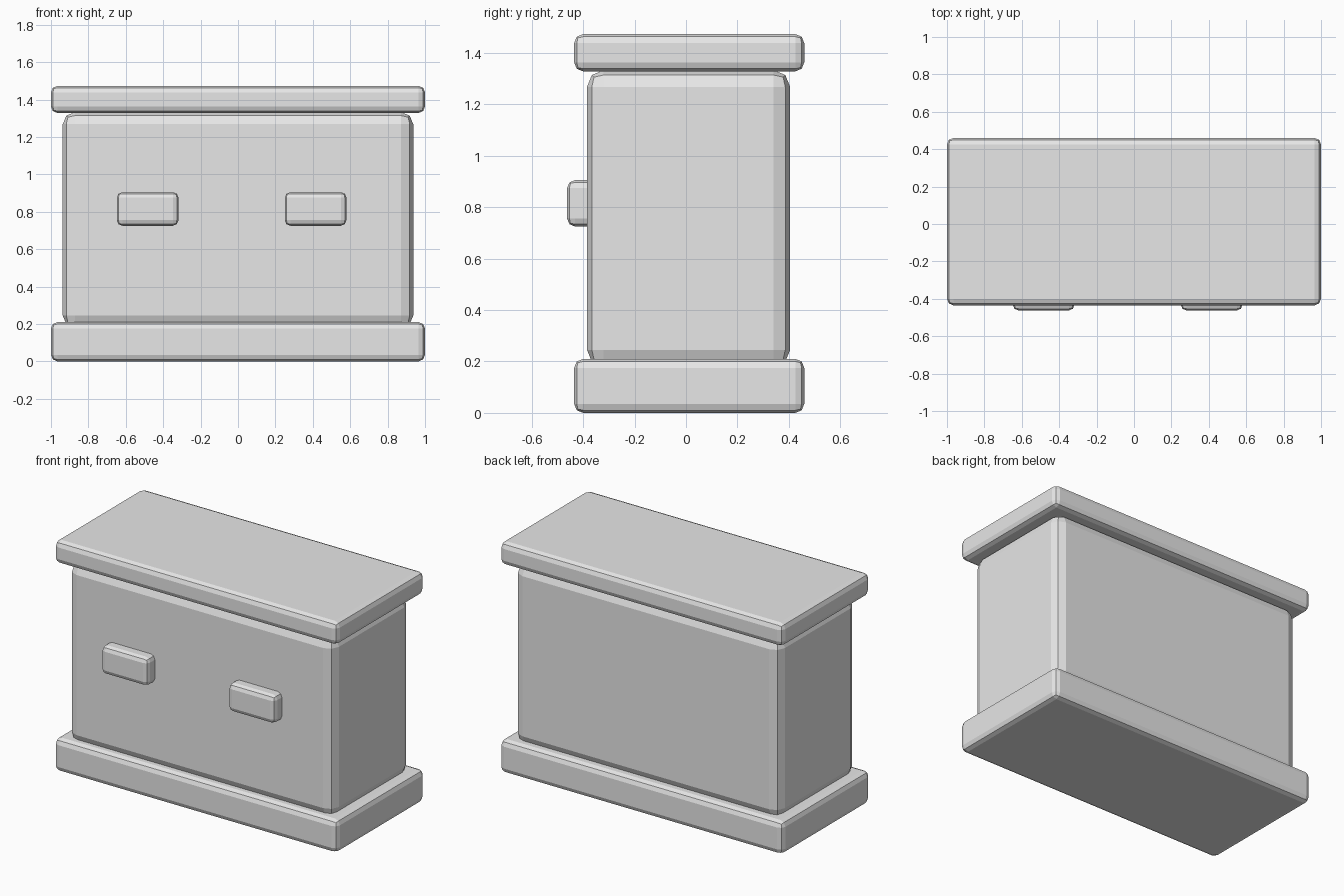
import bpy
from mathutils import Vector

cube = bpy.data.objects.get("Cube")
if cube:
    bpy.data.objects.remove(cube, do_unlink=True)

grey = bpy.data.materials.new("light_grey")
grey.use_nodes = True
colour = (0.8, 0.8, 0.8, 1)
grey.diffuse_color = colour
grey.node_tree.nodes["Principled BSDF"].inputs["Base Color"].default_value = colour


def rounded_box(name, low, high, width):
    """Box between two corners with two-step bevelled edges."""
    low, high = Vector(low), Vector(high)
    bpy.ops.mesh.primitive_cube_add(size=1, location=(low + high) / 2)
    box = bpy.context.object
    box.name = name
    box.scale = high - low
    bpy.ops.object.transform_apply(location=False, rotation=False, scale=True)
    bevel = box.modifiers.new("rounded_edges", "BEVEL")
    bevel.width = width
    bevel.segments = 2
    box.data.materials.append(grey)
    return box


# Plinth, cabinet body and top slab
rounded_box("base_plinth", (-1, -0.435, 0), (1, 0.46, 0.21), 0.035)
rounded_box("cabinet_body", (-0.937, -0.385, 0.18), (0.937, 0.405, 1.333), 0.065)
rounded_box("top_slab", (-1, -0.435, 1.328), (1, 0.46, 1.473), 0.035)

# Two block handles on the front
for side, x in (("right", -0.483), ("left", 0.415)):
    rounded_box("handle_" + side, (x - 0.165, -0.462, 0.725),
                (x + 0.165, -0.34, 0.905), 0.03)
